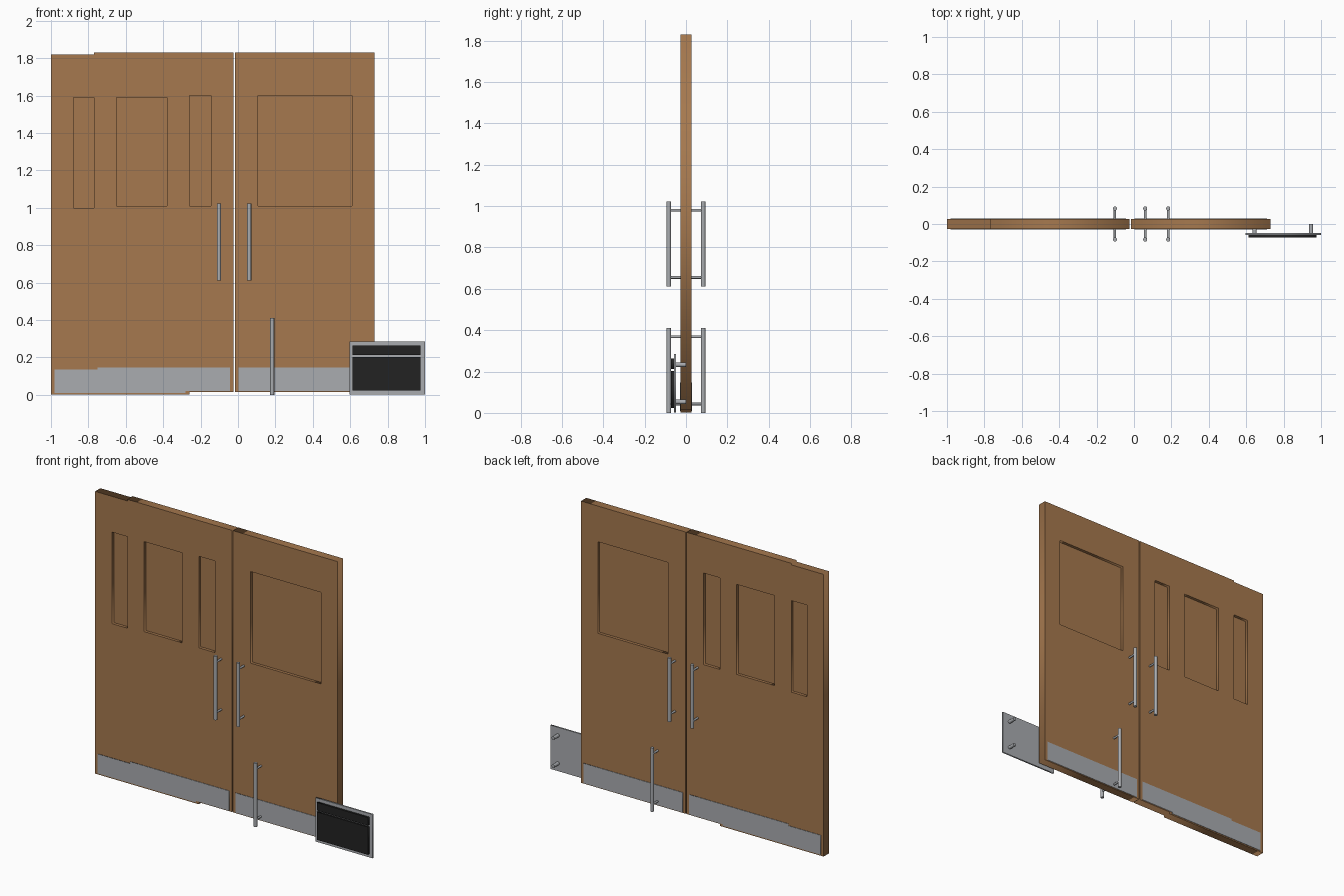
import bpy
import math

if "Cube" in bpy.data.objects:
    bpy.data.objects.remove(bpy.data.objects["Cube"])


def material(name, rgb):
    m = bpy.data.materials.new(name)
    m.diffuse_color = (*rgb, 1)
    m.use_nodes = True
    m.node_tree.nodes["Principled BSDF"].inputs["Base Color"].default_value = m.diffuse_color
    return m


WOOD = material("brown wood", (0.38, 0.19, 0.077))
METAL = material("brushed metal", (0.40, 0.415, 0.435))
BLACK = material("black glass", (0.016, 0.016, 0.016))


def rect(x0, x1, z0, z1):
    return [(x0, z0), (x1, z0), (x1, z1), (x0, z1)]


def slab(name, loops, y, half, mat):
    """Flat outline in x and z, with optional holes, thickened along y."""
    cu = bpy.data.curves.new(name, 'CURVE')
    cu.dimensions = '2D'
    cu.fill_mode = 'BOTH'
    cu.extrude = half
    for pts in loops:
        s = cu.splines.new('POLY')
        s.points.add(len(pts) - 1)
        for p, (x, z) in zip(s.points, pts):
            p.co = (x, z, 0, 1)
        s.use_cyclic_u = True
    cu.materials.append(mat)
    ob = bpy.data.objects.new(name, cu)
    bpy.context.collection.objects.link(ob)
    ob.location.y = y
    ob.rotation_euler.x = math.pi / 2
    bpy.ops.object.select_all(action='DESELECT')
    bpy.context.view_layer.objects.active = ob
    ob.select_set(True)
    bpy.ops.object.convert(target='MESH')
    return ob


def rod(name, x, y, z, r, length, along_y, mat=METAL):
    rot = (math.pi / 2, 0, 0) if along_y else (0, 0, 0)
    bpy.ops.mesh.primitive_cylinder_add(vertices=20, radius=r, depth=length,
                                        location=(x, y, z), rotation=rot)
    ob = bpy.context.object
    ob.name = name
    ob.data.materials.append(mat)
    bpy.ops.object.shade_smooth_by_angle()


# Door leaves with window openings
T = 0.027
left_windows = [rect(-0.88, -0.77, 1.0, 1.59), rect(-0.65, -0.38, 1.01, 1.59),
                rect(-0.26, -0.145, 1.01, 1.60)]
right_windows = [rect(0.108, 0.61, 1.01, 1.60)]
left_outline = [(-1, 0.002), (-0.26, 0.002), (-0.26, 0.015), (-0.023, 0.015),
                (-0.023, 1.83), (-0.77, 1.83), (-0.77, 1.82), (-1, 1.82)]
slab("left_door", [left_outline] + left_windows, 0, T, WOOD)
slab("right_door", [rect(-0.016, 0.73, 0.015, 1.83)] + right_windows, 0, T, WOOD)

# Recessed panes
for i, w in enumerate(left_windows + right_windows):
    slab(f"window_pane_{i + 1}", [w], 0, 0.008, WOOD)

# Kick plates on both faces
left_kick = [(-0.98, 0.01), (-0.28, 0.01), (-0.28, 0.02), (-0.043, 0.02),
             (-0.043, 0.147), (-0.75, 0.147), (-0.75, 0.135), (-0.98, 0.135)]
for side, s in (("front", -1), ("back", 1)):
    y = s * (T + 0.0015)
    slab(f"left_kick_plate_{side}", [left_kick], y, 0.0015, METAL)
    slab(f"right_kick_plate_{side}", [rect(0.003, 0.71, 0.02, 0.147)], y, 0.0015, METAL)

# Pull handles on both faces, joined by through posts
for name, x, z in (("left_handle", -0.102, 0.612), ("right_handle", 0.06, 0.612),
                   ("low_handle", 0.183, 0.0)):
    for side, s in (("front", -1), ("back", 1)):
        rod(f"{name}_{side}_bar", x, s * 0.083, z + 0.205, 0.011, 0.41, False)
    for dz in (0.043, 0.368):
        rod(f"{name}_post", x, 0, z + dz, 0.0065, 0.166, True)

# Wall panel: backing plate, two dark fronts and four standoffs
slab("panel_backing", [rect(0.595, 1.0, 0.003, 0.285)], -0.054, 0.005, METAL)
slab("panel_lower_front", [rect(0.612, 0.977, 0.024, 0.203)], -0.065, 0.007, BLACK)
slab("panel_upper_front", [rect(0.612, 0.977, 0.213, 0.264)], -0.065, 0.007, BLACK)
for x in (0.645, 0.947):
    for z in (0.053, 0.233):
        rod("panel_standoff", x, -0.025, z, 0.011, 0.05, True)
